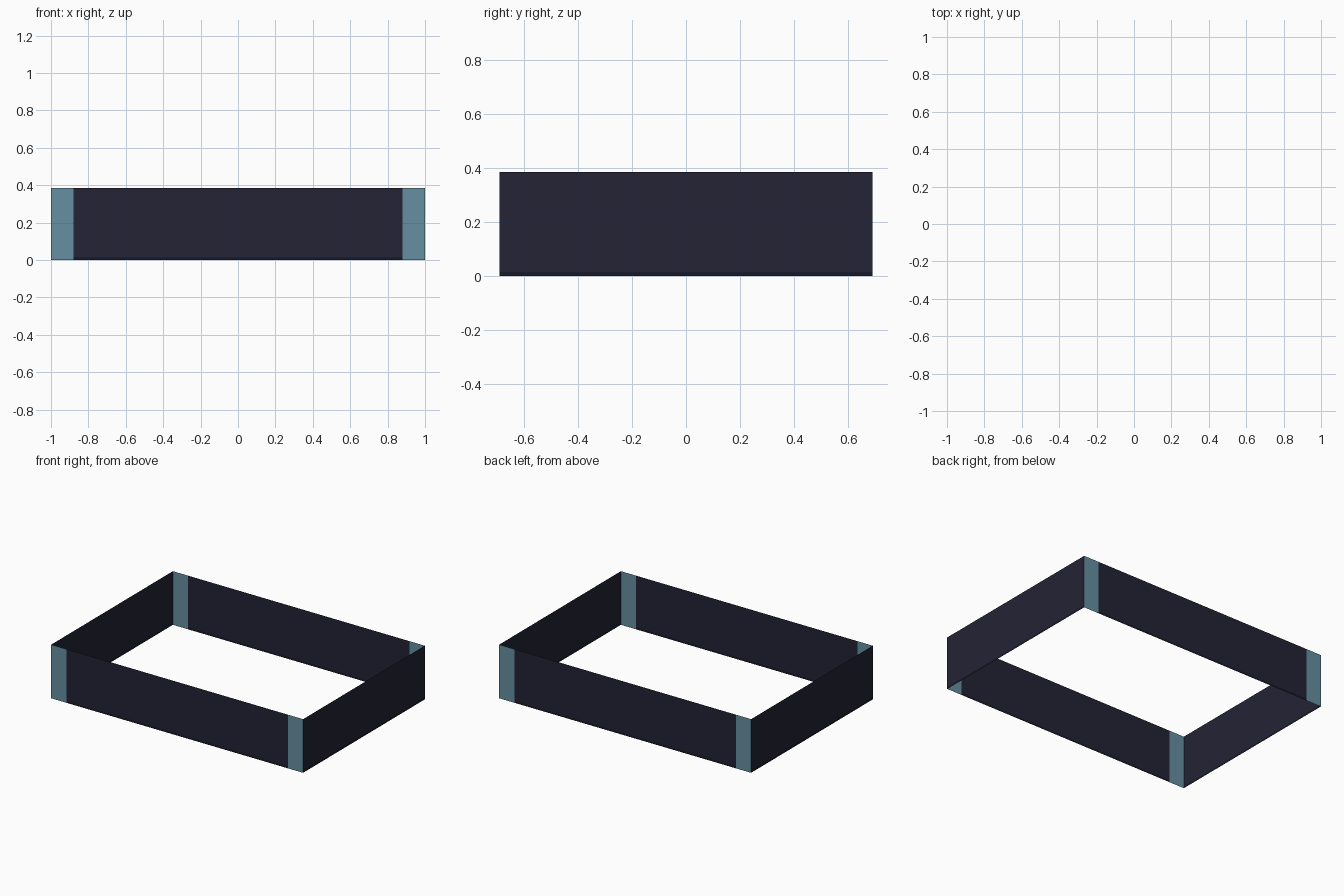
import bpy, bmesh

if "Cube" in bpy.data.objects:
    bpy.data.objects.remove(bpy.data.objects["Cube"])

X, Y, H = 1.0, 0.69, 0.385   # half length, half depth, wall height
C, S = 0.88, 0.015           # inner edge of corner panels, bottom trim height


def material(name, rgb):
    lin = [((v / 255 + 0.055) / 1.055) ** 2.4 for v in rgb]
    m = bpy.data.materials.new(name)
    m.diffuse_color = (*lin, 1)
    m.use_nodes = True
    m.node_tree.nodes["Principled BSDF"].inputs["Base Color"].default_value = m.diffuse_color
    return m


DARK = material("dark navy", (35, 35, 53))
TRIM = material("deep navy trim", (25, 25, 40))
TEAL = material("muted teal", (102, 143, 160))


def panel(name, a, b, z0, z1, mat):
    """Upright single-sheet panel between two ground points."""
    bm = bmesh.new()
    pts = [(*a, z0), (*b, z0), (*b, z1), (*a, z1)]
    bm.faces.new([bm.verts.new(p) for p in pts])
    me = bpy.data.meshes.new(name)
    bm.to_mesh(me)
    bm.free()
    me.materials.append(mat)
    bpy.context.collection.objects.link(bpy.data.objects.new(name, me))


# The front and right walls, each repeated turned half round (s = -1)
for s, long_name, short_name in ((1, "front", "right"), (-1, "back", "left")):
    def p(x, y):
        return (s * x, s * y)
    # long wall with teal corner panels
    panel(long_name + "_corner_a", p(-X, -Y), p(-C, -Y), 0, H, TEAL)
    panel(long_name + "_wall", p(-C, -Y), p(C, -Y), S, H, DARK)
    panel(long_name + "_trim", p(-C, -Y), p(C, -Y), 0, S, TRIM)
    panel(long_name + "_corner_b", p(C, -Y), p(X, -Y), 0, H, TEAL)
    # plain short wall
    panel(short_name + "_wall", p(X, -Y), p(X, Y), S, H, DARK)
    panel(short_name + "_trim", p(X, -Y), p(X, Y), 0, S, TRIM)
